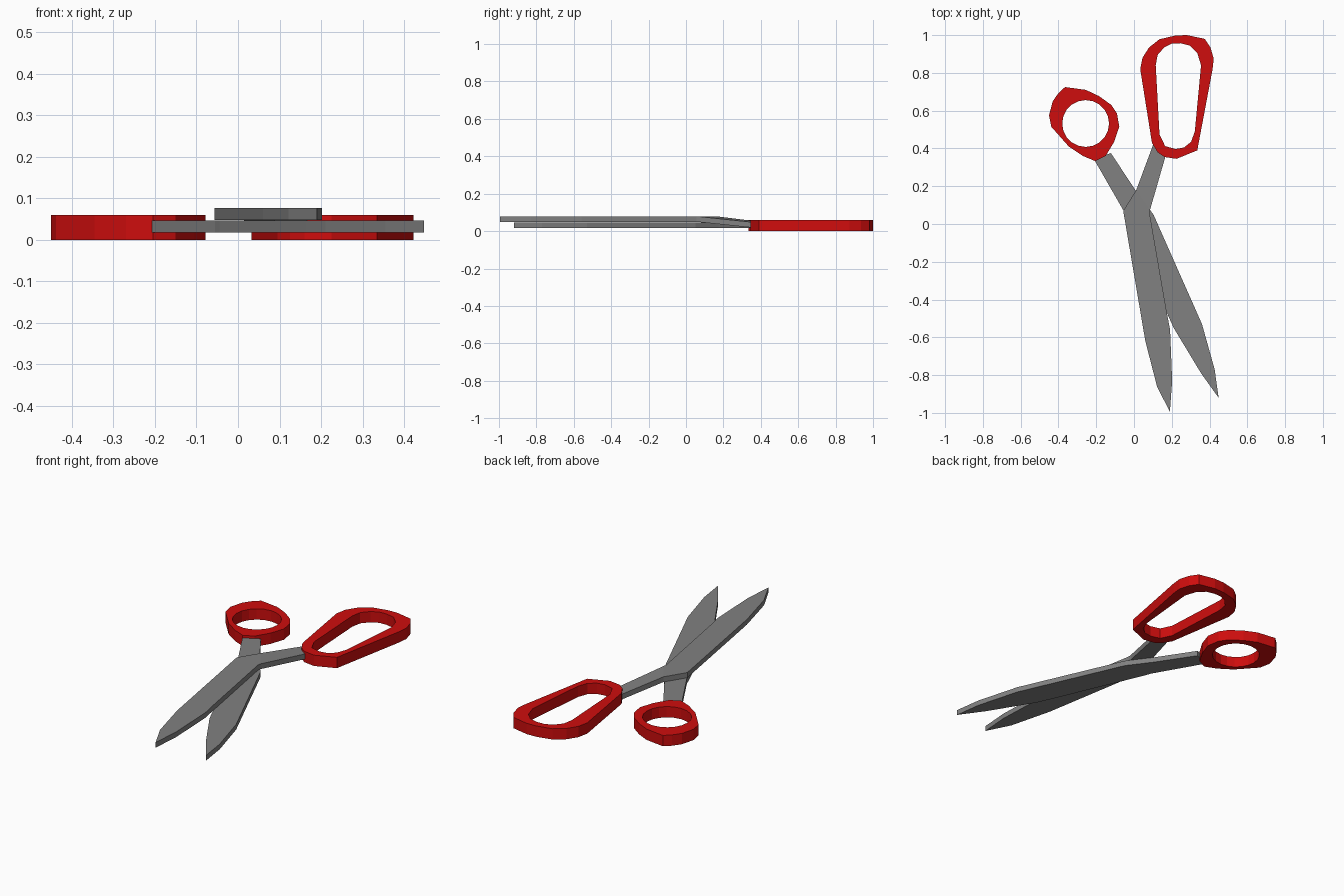
import bpy, bmesh, math

if "Cube" in bpy.data.objects:
    bpy.data.objects.remove(bpy.data.objects["Cube"])


def material(name, color):
    m = bpy.data.materials.new(name)
    m.diffuse_color = (*color, 1)
    m.use_nodes = True
    m.node_tree.nodes["Principled BSDF"].inputs["Base Color"].default_value = m.diffuse_color
    return m


RED = material("red plastic", (0.62, 0.004, 0.004))
STEEL = material("grey steel", (0.22, 0.22, 0.22))


def thicken(bm, name, height, mat):
    """Extrude the flat faces upward and make the object."""
    ext = bmesh.ops.extrude_face_region(bm, geom=bm.faces[:])
    top = [v for v in ext["geom"] if isinstance(v, bmesh.types.BMVert)]
    bmesh.ops.translate(bm, verts=top, vec=(0, 0, height))
    bmesh.ops.recalc_face_normals(bm, faces=bm.faces[:])
    me = bpy.data.meshes.new(name)
    bm.to_mesh(me)
    bm.free()
    me.materials.append(mat)
    ob = bpy.data.objects.new(name, me)
    bpy.context.collection.objects.link(ob)
    return ob


def blade(name, sections, z, drop):
    """Strip of left/right point pairs; the first pair is lowered by drop."""
    bm = bmesh.new()
    rows = []
    for i, (lx, ly, rx, ry) in enumerate(sections):
        h = z - (drop if i == 0 else 0)
        rows.append((bm.verts.new((lx, ly, h)), bm.verts.new((rx, ry, h))))
    for (a, b), (c, d) in zip(rows, rows[1:]):
        bm.faces.new((a, c, d, b))
    thicken(bm, name, 0.029, STEEL)


def handle(name, outer, inner):
    """Flat ring between two outlines."""
    bm = bmesh.new()
    edges = []
    for loop in (outer, inner):
        vs = [bm.verts.new((x, y, 0)) for x, y in loop]
        edges += [bm.edges.new((vs[i - 1], vs[i])) for i in range(len(vs))]
    bmesh.ops.triangle_fill(bm, edges=edges, use_beauty=True, use_dissolve=False,
                            normal=(0, 0, 1))
    thicken(bm, name, 0.06, RED)


# Upper blade, its arm bends down to the large handle
blade("upper_blade", [
    (0.105, 0.43, 0.17, 0.37),
    (0.012, 0.18, 0.085, 0.075),
    (-0.057, 0.07, 0.083, 0.055),
    (0.06, -0.62, 0.172, -0.46),
    (0.122, -0.86, 0.191, -0.56),
    (0.19, -0.995, 0.202, -0.83)], 0.048, 0.031)

# Lower blade, flat all the way to the small handle
blade("lower_blade", [
    (-0.213, 0.345, -0.122, 0.375),
    (-0.055, 0.07, 0.01, 0.175),
    (-0.045, 0.04, 0.103, 0.05),
    (0.165, -0.45, 0.36, -0.53),
    (0.21, -0.55, 0.427, -0.77),
    (0.355, -0.79, 0.448, -0.92)], 0.017, 0.0)

# Large finger handle
handle("large_handle",
       [(0.033, 0.82), (0.045, 0.88), (0.08, 0.935), (0.135, 0.978), (0.22, 0.998),
        (0.28, 1.0), (0.375, 0.98), (0.405, 0.935), (0.422, 0.875), (0.416, 0.82),
        (0.335, 0.39), (0.225, 0.345), (0.16, 0.355), (0.125, 0.38), (0.095, 0.43)],
       [(0.115, 0.84), (0.125, 0.895), (0.16, 0.935), (0.2, 0.955), (0.245, 0.957),
        (0.295, 0.945), (0.335, 0.905), (0.355, 0.84), (0.322, 0.49), (0.302, 0.435),
        (0.265, 0.405), (0.22, 0.397), (0.165, 0.412), (0.135, 0.475)])

# Small thumb handle with a round hole
handle("small_handle",
       [(-0.365, 0.725), (-0.255, 0.71), (-0.185, 0.677), (-0.12, 0.63), (-0.09, 0.585),
        (-0.078, 0.515), (-0.105, 0.435), (-0.15, 0.36), (-0.205, 0.333), (-0.27, 0.36),
        (-0.345, 0.41), (-0.438, 0.515), (-0.45, 0.575), (-0.43, 0.65), (-0.4, 0.693)],
       [(-0.256 + 0.124 * math.cos(i * math.tau / 20),
         0.532 + 0.124 * math.sin(i * math.tau / 20)) for i in range(20)])
